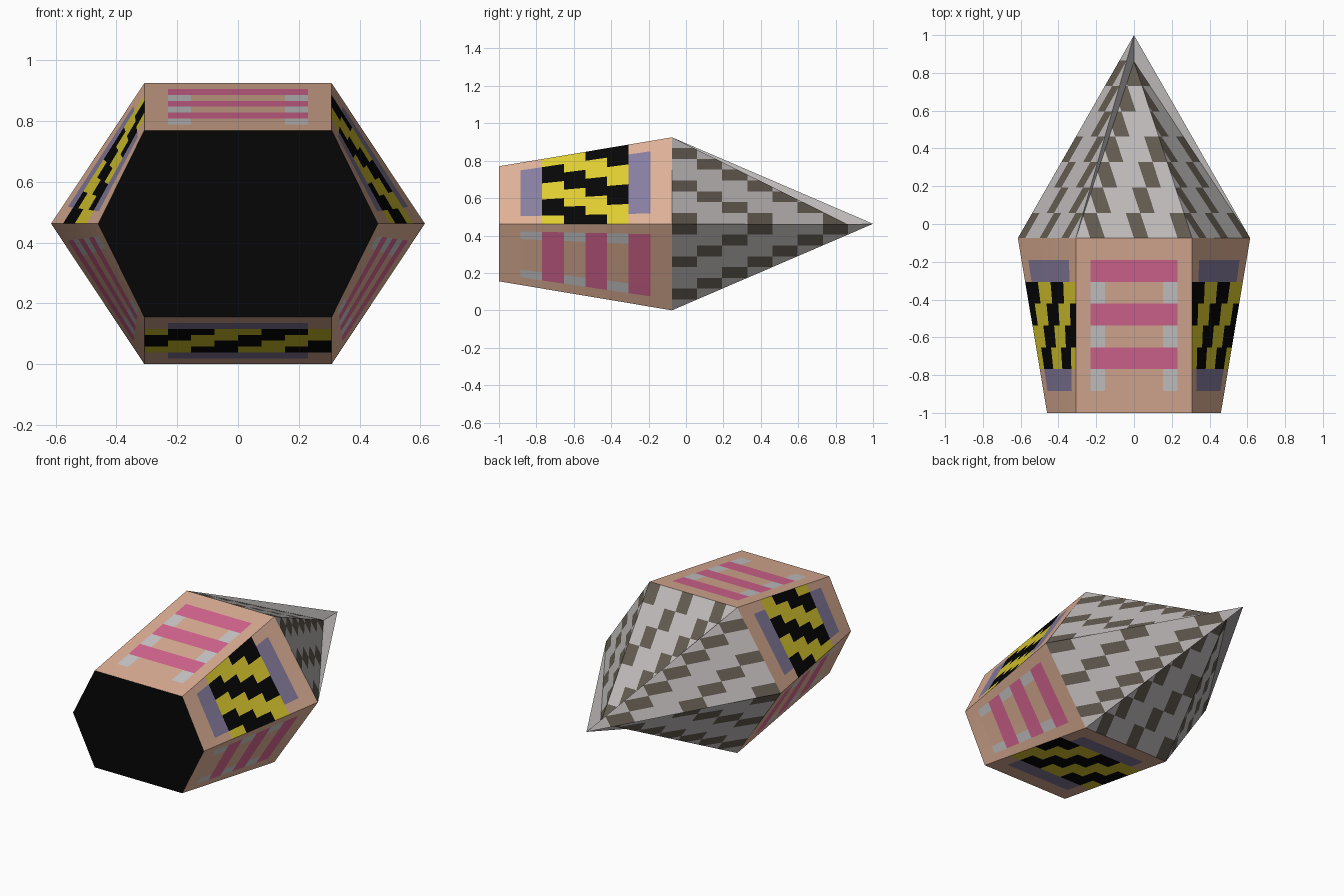
import bpy, bmesh
from mathutils import Vector

if "Cube" in bpy.data.objects:
    bpy.data.objects.remove(bpy.data.objects["Cube"])


def lin(c):
    c /= 255
    return c / 12.92 if c <= 0.04045 * 1 else ((c + 0.055) / 1.055) ** 2.4


def material(name, r, g, b):
    m = bpy.data.materials.new(name)
    m.diffuse_color = (lin(r), lin(g), lin(b), 1)
    m.use_nodes = True
    m.node_tree.nodes["Principled BSDF"].inputs["Base Color"].default_value = m.diffuse_color
    return m


PEACH = material("peach", 222, 176, 150)
BLACK = material("black", 6, 6, 6)
YELLOW = material("yellow", 222, 204, 48)
PINK = material("pink", 218, 104, 148)
PURPLE = material("dusty purple", 136, 126, 160)
WHITE = material("pale grey", 204, 202, 202)
GREY = material("warm grey", 188, 183, 183)
SPOT = material("dark taupe", 98, 90, 80)


def finish(bm, name, mats):
    bmesh.ops.remove_doubles(bm, verts=bm.verts, dist=1e-5)
    me = bpy.data.meshes.new(name)
    bm.to_mesh(me)
    bm.free()
    for m in mats:
        me.materials.append(m)
    ob = bpy.data.objects.new(name, me)
    bpy.context.collection.objects.link(ob)
    return ob


def hexagon(y, half_width, half_top, half_height):
    zc = 0.4625
    pts = [(half_width, 0), (half_top, half_height), (-half_top, half_height),
           (-half_width, 0), (-half_top, -half_height), (half_top, -half_height)]
    return [Vector((x, y, zc + z)) for x, z in pts]


front = hexagon(-1.0, 0.46, 0.308, 0.3075)
rim = hexagon(-0.075, 0.615, 0.308, 0.4625)
apex = Vector((0, 1, 0.4625))
inner_apex = Vector((0, 0.86, 0.4625))
N = 8

# body: six panels on an 8 x 8 grid, alternating striped and banded panels
body_mats = [PEACH, BLACK, YELLOW, PINK, PURPLE, WHITE]


def panel_colour(side, i, j):
    inner = 1 <= i <= 6
    if side % 2 == 0:
        if 2 <= j <= 5:
            return 1 if (i - 1 + j - 2) % 4 < 2 else 2
        return 4 if inner and j in (1, 6) else 0
    if inner and j in (2, 4, 6):
        return 3
    if i in (1, 6) and j in (1, 3, 5):
        return 5
    return 0


bm = bmesh.new()
for side in range(6):
    k = (side + 1) % 6

    def point(i, j):
        a = front[side].lerp(front[k], i / N)
        b = rim[side].lerp(rim[k], i / N)
        return bm.verts.new(a.lerp(b, j / N))

    for i in range(N):
        for j in range(N):
            f = bm.faces.new([point(i, j), point(i, j + 1),
                              point(i + 1, j + 1), point(i + 1, j)])
            f.material_index = panel_colour(side, i, j)
finish(bm, "body", body_mats)

# black front cap
bm = bmesh.new()
bm.faces.new([bm.verts.new(p) for p in front])
finish(bm, "front_cap", [BLACK])

# spotted pointed tip: triangles sliced into slanted cells; two opposite
# ridges run to a slightly lower inner point
bm = bmesh.new()
for side in range(6):
    p, q = rim[side], rim[(side + 1) % 6]
    plain = side in (2, 5)
    tip = apex if plain else inner_apex
    anchor, other = (q, p) if plain else (p, q)
    normal = (tip - p).cross(q - p)
    across = (tip - anchor).cross(normal).normalized()
    width = (other - anchor).dot(across)
    row_h = (apex.y - p.y) / N
    geom = [bm.faces.new([bm.verts.new(c) for c in (p, tip, q)])]
    geom += list(geom[0].edges) + list(geom[0].verts)
    cuts = [(anchor + across * width * i / N, across) for i in range(1, N)]
    cuts += [(p + Vector((0, row_h * j, 0)), Vector((0, 1, 0)))
             for j in range(1, N)]
    for co, no in cuts:
        geom = bmesh.ops.bisect_plane(bm, geom=geom, dist=1e-6,
                                      plane_co=co, plane_no=no)["geom"]
    for f in geom:
        if isinstance(f, bmesh.types.BMFace):
            c = f.calc_center_median() - anchor
            i = int(c.dot(across) / width * N)
            j = int(c.y / row_h)
            f.material_index = 1 if (i + j) % 3 == 0 else 0
    if not plain:
        sliver = (p, apex, tip) if side in (0, 3) else (tip, apex, q)
        bm.faces.new([bm.verts.new(c) for c in sliver])
finish(bm, "pointed_tip", [GREY, SPOT])
